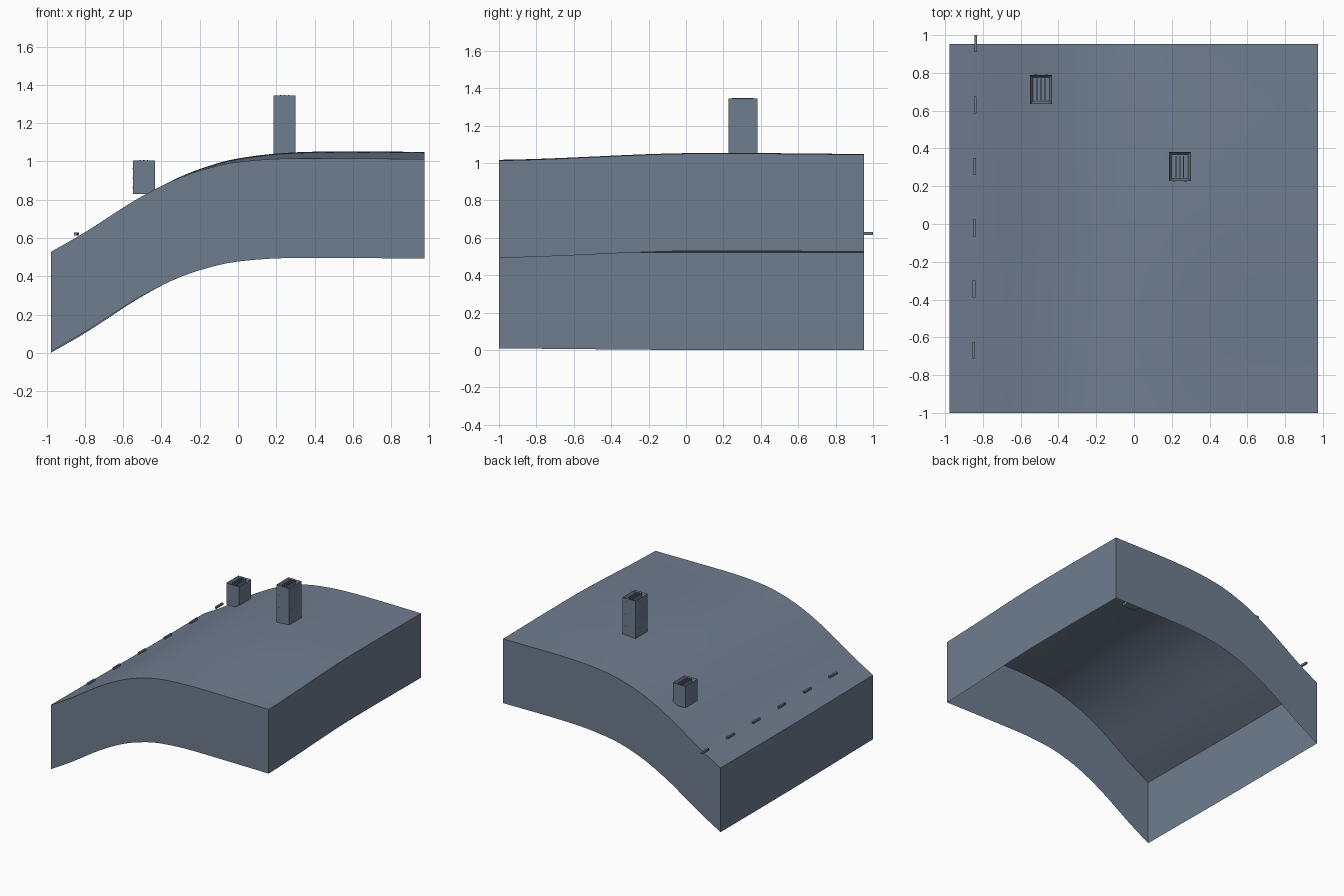
import bpy, bmesh, math
from mathutils import Vector

cube = bpy.data.objects.get("Cube")
if cube:
    bpy.data.objects.remove(cube, do_unlink=True)

# single slate colour
slate = bpy.data.materials.new("slate grey")
slate.use_nodes = True
SLATE = (0.162, 0.205, 0.279, 1)
slate.diffuse_color = SLATE
slate.node_tree.nodes["Principled BSDF"].inputs["Base Color"].default_value = SLATE

X0, X1, Y0, Y1 = -0.977, 0.975, -1.0, 0.953
WALL = 0.52
PROFILE = [(-0.977, 0.008), (-0.8, 0.11), (-0.52, 0.288), (-0.3, 0.397),
           (-0.12, 0.454), (0.0, 0.477), (0.22, 0.494), (0.55, 0.495), (0.975, 0.492)]


def make_object(name, bm, smooth=False):
    mesh = bpy.data.meshes.new(name)
    bm.to_mesh(mesh)
    bm.free()
    mesh.materials.append(slate)
    obj = bpy.data.objects.new(name, mesh)
    bpy.context.collection.objects.link(obj)
    if smooth:
        bpy.ops.object.select_all(action='DESELECT')
        obj.select_set(True)
        bpy.context.view_layer.objects.active = obj
        bpy.ops.object.shade_smooth_by_angle(angle=math.radians(30))
    return obj


def add_box(bm, low, high):
    low, high = Vector(low), Vector(high)
    verts = bmesh.ops.create_cube(bm, size=1)["verts"]
    bmesh.ops.scale(bm, vec=high - low, verts=verts)
    bmesh.ops.translate(bm, vec=(low + high) / 2, verts=verts)
    return verts


def smoothstep(a, b, t):
    t = min(max((t - a) / (b - a), 0), 1)
    return t * t * (3 - 2 * t)


def slope(i):
    a, b = PROFILE[max(i - 1, 0)], PROFILE[min(i + 1, len(PROFILE) - 1)]
    return (b[1] - a[1]) / (b[0] - a[0])


def eave(x, y):
    # lower edge height: smooth profile across, gentle rise towards the back
    i = max(k for k in range(len(PROFILE) - 1) if k == 0 or PROFILE[k][0] <= x)
    (xa, za), (xb, zb) = PROFILE[i], PROFILE[i + 1]
    w = xb - xa
    t = (x - xa) / w
    s = t * t * (3 - 2 * t)
    z = za + (zb - za) * s + w * (slope(i) * t * (1 - t) ** 2 - slope(i + 1) * t * t * (1 - t))
    rise = smoothstep(-1.1, 0.1, y) - 0.12 * smoothstep(0.3, 0.95, y)
    return z + rise * (-0.008 + 0.046 * smoothstep(-0.75, 0.6, x))


# curved roof skin with skirt walls, open underneath
N = 40
bm = bmesh.new()
grid = []
for j in range(N + 1):
    y = Y0 + (Y1 - Y0) * j / N
    row = []
    for i in range(N + 1):
        x = X0 + (X1 - X0) * i / N
        row.append(bm.verts.new((x, y, eave(x, y) + WALL)))
    grid.append(row)
for j in range(N):
    for i in range(N):
        bm.faces.new((grid[j][i], grid[j][i + 1], grid[j + 1][i + 1], grid[j + 1][i]))
rim = [e for e in bm.edges if e.is_boundary]
skirt = bmesh.ops.extrude_edge_only(bm, edges=rim)["geom"]
bmesh.ops.translate(bm, vec=(0, 0, -WALL), verts=[g for g in skirt if isinstance(g, bmesh.types.BMVert)])
bmesh.ops.recalc_face_normals(bm, faces=bm.faces)
if grid[N // 2][N // 2].normal.z < 0 or grid[N // 2][N // 2].link_faces[0].normal.z < 0:
    bmesh.ops.reverse_faces(bm, faces=bm.faces)
make_object("roof_shell", bm, smooth=True)


# chimneys with a recessed top, flue dividers and proud bricks
def chimney(name, x, y, bottom, top):
    hx, hy = 0.0575, 0.077
    bm = bmesh.new()
    add_box(bm, (x - hx, y - hy, bottom), (x + hx, y + hy, top))
    bm.faces.ensure_lookup_table()
    cap = max(bm.faces, key=lambda f: f.calc_center_median().z)
    bmesh.ops.inset_region(bm, faces=[cap], thickness=0.02)
    bmesh.ops.translate(bm, vec=(0, 0, -0.04), verts=cap.verts)
    for k in (-1, 0, 1):
        cx = x + k * 0.02
        add_box(bm, (cx - 0.003, y - hy + 0.02, top - 0.04), (cx + 0.003, y + hy - 0.02, top + 0.002))
    rows = int((top - bottom) / 0.05)
    for r in range(rows):
        z = bottom + 0.03 + r * 0.05
        shift = 0.03 if r % 2 else -0.03
        for side in (-1, 1):
            px, py = x + side * hx, y + side * hy
            add_box(bm, (x + shift - 0.008, py - 0.001, z), (x + shift + 0.008, py + 0.001, z + 0.007))
            add_box(bm, (px - 0.001, y + shift - 0.008, z), (px + 0.001, y + shift + 0.008, z + 0.007))
    make_object(name, bm)


chimney("low_chimney", -0.492, 0.713, 0.83, 1.006)
chimney("tall_chimney", 0.243, 0.304, 1.03, 1.345)

# row of snow guards along the low eave
for k in range(6):
    y = 0.955 - k * 0.325
    x = -0.838 - k * 0.0022
    bm = bmesh.new()
    add_box(bm, (x - 0.007, y - 0.045, 0.614), (x + 0.007, y + 0.045, 0.63))
    make_object(f"snow_guard_{k + 1}", bm)
